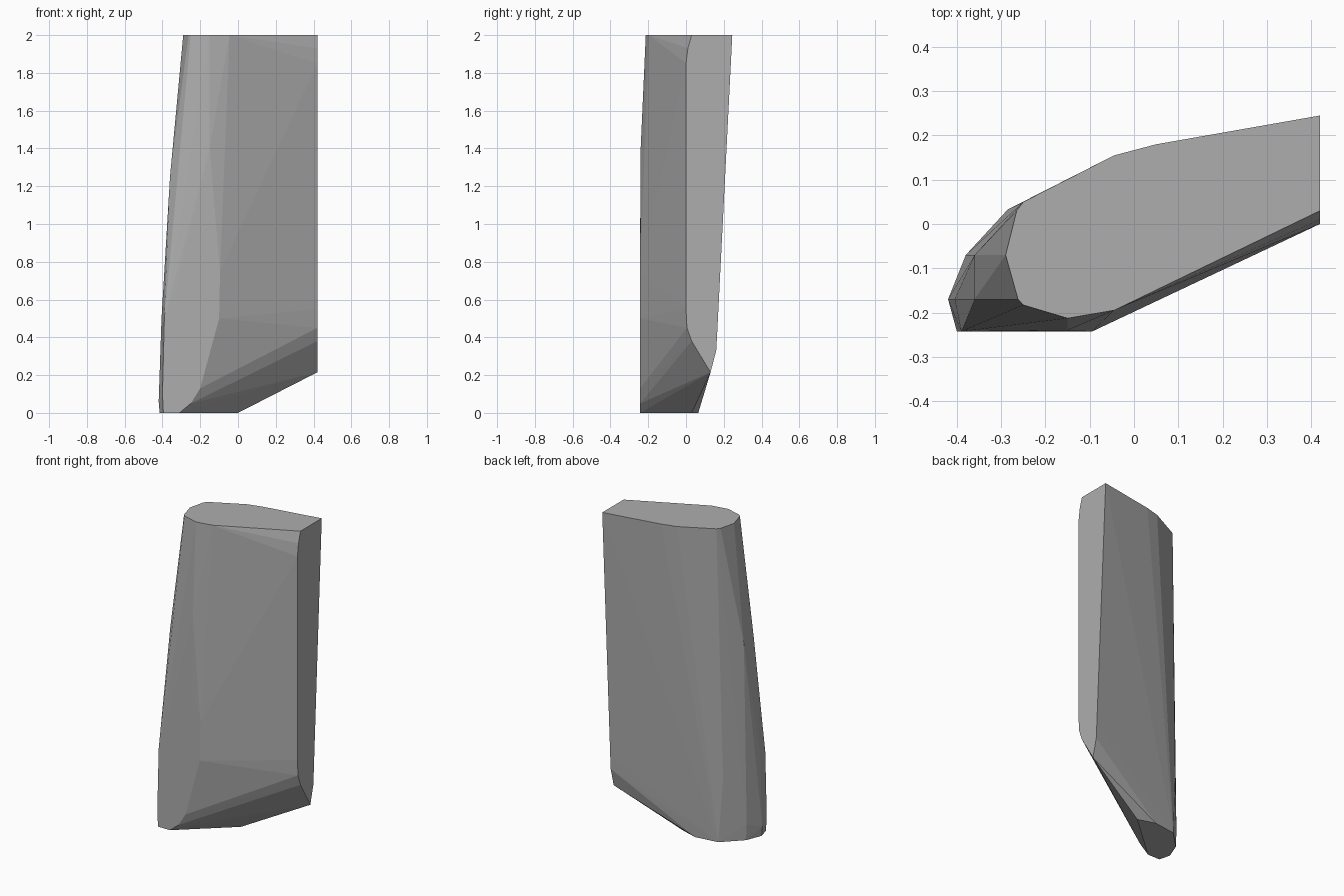
import bpy, bmesh

if "Cube" in bpy.data.objects:
    bpy.data.objects.remove(bpy.data.objects["Cube"])

# Key outline points of the faceted, tapering block
top_rim = [(x, y, 2.0) for x, y in [
    (.42, .245), (.05, .18), (-.045, .155), (-.25, .05), (-.265, .03), (-.29, -.07),
    (-.262, -.17), (-.25, -.183), (-.15, -.213), (-.045, -.195), (.42, .03)]]
foot = [(x, y, 0.0) for x, y in [
    (0, .03), (-.11, .065), (-.26, .045), (-.375, -.07), (-.415, -.17),
    (-.395, -.243), (-.31, -.243)]]
flat_end = [(.42, y, z) for y, z in [
    (.01, 1.93), (0, 1.85), (0, .55), (.005, .45), (.03, .38),
    (.13, .215), (.16, .33), (.165, .42)]]
front_panel = [(x, -.243, z) for x, z in [
    (-.25, .05), (-.2, .13), (-.1, .5), (-.095, .75), (-.15, .9),
    (-.33, .65), (-.39, .5), (-.4, .1)]] + [(-.15, -.24, 1.4)]
rounded_edge = [(-.42, -.17, .06), (-.405, -.17, .5), (-.36, -.17, 1.25),
                (-.36, -.07, 1.25), (-.38, -.07, .1), (-.285, .033, .4)]

# Wrap one convex skin around the outlines
bm = bmesh.new()
for p in top_rim + foot + flat_end + front_panel + rounded_edge:
    bm.verts.new(p)
hull = bmesh.ops.convex_hull(bm, input=bm.verts[:])
loose = [v for v in bm.verts if not v.link_faces]
bmesh.ops.delete(bm, geom=loose, context='VERTS')
bmesh.ops.dissolve_limit(bm, angle_limit=.004, verts=bm.verts[:], edges=bm.edges[:])
bmesh.ops.recalc_face_normals(bm, faces=bm.faces[:])
mesh = bpy.data.meshes.new("tapered_block")
bm.to_mesh(mesh)
bm.free()

# Plain grey surface
grey = bpy.data.materials.new("mid_grey")
grey.diffuse_color = (.42, .42, .42, 1)
grey.use_nodes = True
grey.node_tree.nodes["Principled BSDF"].inputs["Base Color"].default_value = grey.diffuse_color
mesh.materials.append(grey)
block = bpy.data.objects.new("tapered_block", mesh)
bpy.context.collection.objects.link(block)
